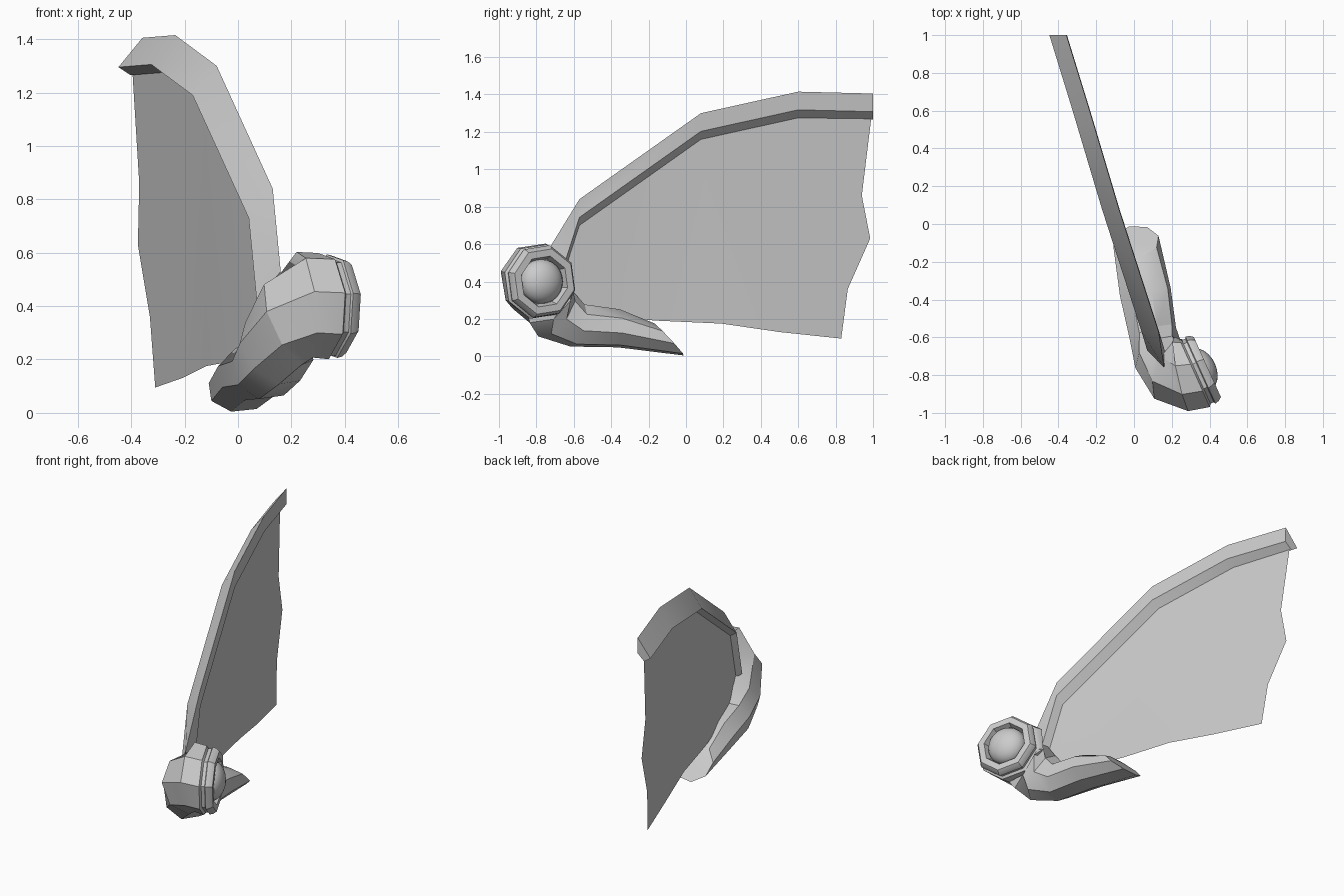
import bpy, bmesh, math
from mathutils import Vector, Matrix

if "Cube" in bpy.data.objects:
    bpy.data.objects.remove(bpy.data.objects["Cube"])

UP = Vector((0, 0, 1))


def frame(d):
    d = Vector(d).normalized()
    u = UP.cross(d).normalized()
    return d, u, d.cross(u)


def octagon(center, d, ru, rv):
    d, u, v = frame(d)
    pts = []
    for k in range(8):
        a = math.radians(-14 + 45 * k)
        pts.append(Vector(center) + u * (ru * math.cos(a)) + v * (rv * math.sin(a)))
    return pts


def finish(name, bm, angle=30):
    bmesh.ops.recalc_face_normals(bm, faces=bm.faces)
    me = bpy.data.meshes.new(name)
    bm.to_mesh(me)
    bm.free()
    ob = bpy.data.objects.new(name, me)
    bpy.context.collection.objects.link(ob)
    bpy.ops.object.select_all(action='DESELECT')
    bpy.context.view_layer.objects.active = ob
    ob.select_set(True)
    bpy.ops.object.shade_smooth_by_angle(angle=math.radians(angle))
    return ob


def loft(name, sections, angle=30):
    bm = bmesh.new()
    rings = [[bm.verts.new(p) for p in s] for s in sections]
    for a, b in zip(rings, rings[1:]):
        n = len(a)
        for i in range(n):
            bm.faces.new((a[i], a[(i + 1) % n], b[(i + 1) % n], b[i]))
    bm.faces.new(rings[0])
    bm.faces.new(rings[-1])
    return finish(name, bm, angle)


# Curved horn-like body, from the slanted tail to the octagonal lens housing
axis = Vector((0.91, 0.41, 0)).normalized()
rim = Vector((0.37, -0.765, 0.40))
body = [
    ((0.01, -0.09, 0.09), (0.05, -0.73, -0.68), 0.125, 0.12),
    ((0.06, -0.36, 0.15), (0.15, -1, 0), 0.14, 0.105),
    ((0.10, -0.58, 0.165), (0.3, -0.9, 0.25), 0.13, 0.12),
    ((0.13, -0.70, 0.23), (0.5, -0.7, 0.6), 0.14, 0.155),
    ((0.19, -0.77, 0.34), (0.85, -0.35, 0.4), 0.18, 0.18),
    ((0.25, -0.795, 0.405), (0.93, 0.2, 0.1), 0.205, 0.205),
]
sections = [octagon(*s) for s in body]
# Stepped rim and recess: (offset along the lens axis, radius)
for off, r in [(-0.055, 0.205), (-0.045, 0.19), (-0.025, 0.19), (-0.02, 0.2),
               (0.0, 0.195), (0.02, 0.18), (0.02, 0.14), (-0.02, 0.125)]:
    sections.append(octagon(rim + axis * off, axis, r, r))
loft("lens_housing_body", sections)

# Domed lens
d, u, v = frame(axis)
m = Matrix((u, v, d)).transposed().to_4x4()
m.translation = rim - axis * 0.02
bm = bmesh.new()
bmesh.ops.create_uvsphere(bm, u_segments=24, v_segments=12, radius=0.12,
                          matrix=m @ Matrix.Diagonal((1, 1, 0.7, 1)))
finish("lens_dome", bm, 60)

# Wing spar: four-sided section along the leading edge
edge = [(0.16, -0.76, 0.53), (0.13, -0.57, 0.84), (-0.08, 0.08, 1.30),
        (-0.235, 0.60, 1.415), (-0.358, 1.0, 1.405)]
offsets = [(0, 0, 0), (-0.09, 0, -0.11), (-0.045, 0, -0.14), (0.003, 0, -0.097)]
spar = []
for i, p in enumerate(edge):
    shift = 0.09 if i == 0 else 0
    spar.append([Vector(p) + Vector(o) + Vector((0, shift if j else 0, 0))
                 for j, o in enumerate(offsets)])
loft("wing_spar", spar, 20)

# Wing membrane: thin sheet with a ragged trailing edge
trailing = [(-0.395, 0.99, 1.27), (-0.37, 0.94, 0.86), (-0.375, 0.985, 0.63),
            (-0.33, 0.865, 0.36), (-0.31, 0.83, 0.095), (-0.21, 0.50, 0.13),
            (-0.12, 0.19, 0.175), (-0.04, -0.14, 0.19), (0.09, -0.58, 0.22)]
outline = [s[2] for s in spar[:-1]] + [Vector(p) for p in trailing]
bm = bmesh.new()
face = bm.faces.new([bm.verts.new(p) for p in outline])
bmesh.ops.triangulate(bm, faces=[face])
finish("wing_membrane", bm, 60)
